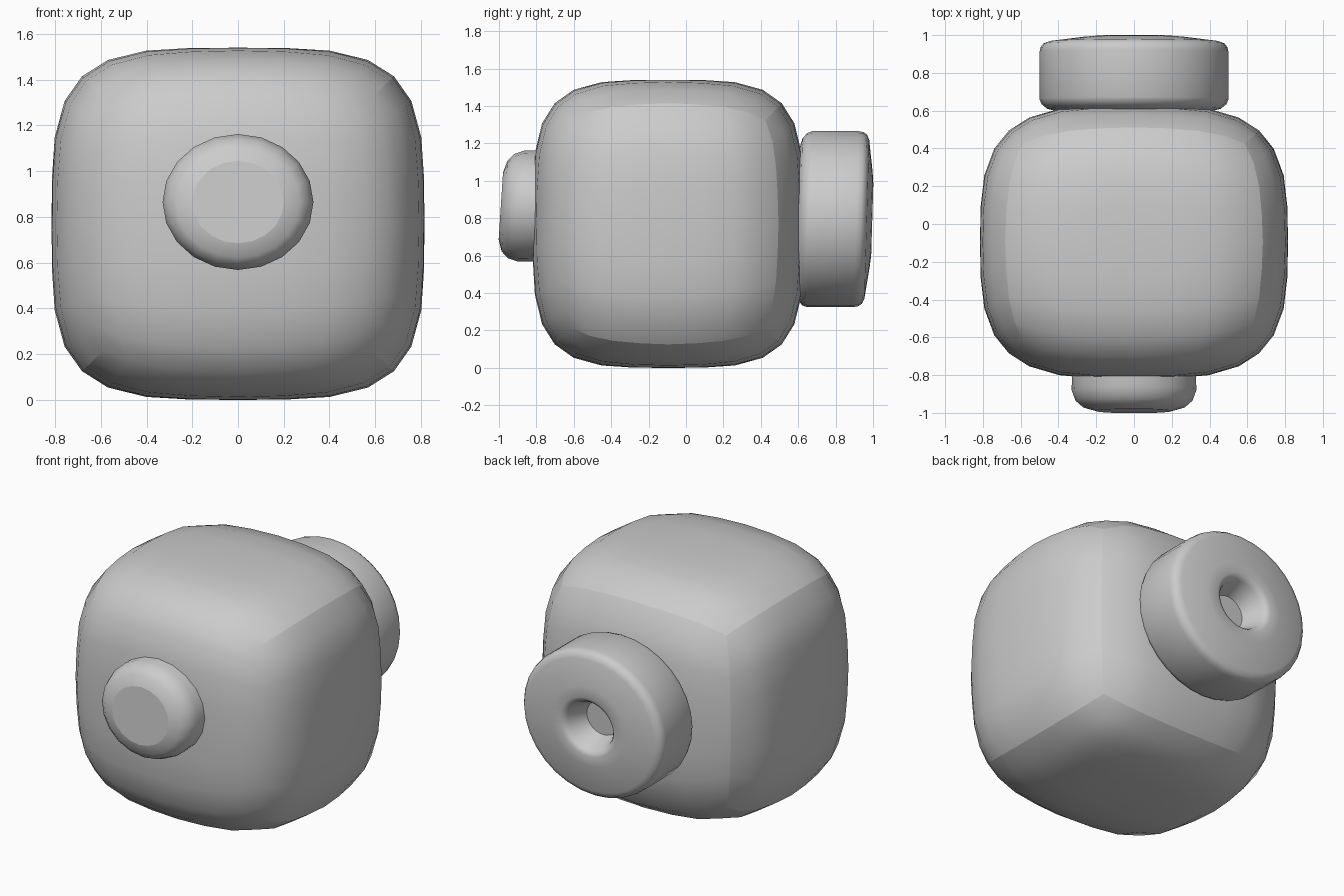
import bpy, bmesh, math
from mathutils import Vector

if "Cube" in bpy.data.objects:
    bpy.data.objects.remove(bpy.data.objects["Cube"])


def finish(name, bm, angle):
    bmesh.ops.recalc_face_normals(bm, faces=bm.faces)
    me = bpy.data.meshes.new(name)
    bm.to_mesh(me)
    bm.free()
    ob = bpy.data.objects.new(name, me)
    bpy.context.collection.objects.link(ob)
    bpy.ops.object.select_all(action='DESELECT')
    ob.select_set(True)
    bpy.context.view_layer.objects.active = ob
    bpy.ops.object.shade_smooth_by_angle(angle=math.radians(angle), keep_sharp_edges=True)
    return ob


def lathe_y(name, profile, sides, cz, z_scale, tilt, angle):
    """Turn a (radius, y) profile about the y axis, squashed in z and tilted."""
    bm = bmesh.new()
    rings = []
    for r, y in profile:
        ring = []
        for i in range(sides):
            a = 2 * math.pi * i / sides
            dz = r * z_scale * math.cos(a)
            ring.append(bm.verts.new((r * math.sin(a), y + tilt * dz, cz + dz)))
        rings.append(ring)
    for a, b in zip(rings, rings[1:]):
        for i in range(sides):
            j = (i + 1) % sides
            bm.faces.new((a[i], a[j], b[j], b[i]))
    for ring in (rings[0], rings[-1]):
        for e in bm.faces.new(ring).edges:
            e.smooth = False
    return finish(name, bm, angle)


# Body: subdivided cube inflated to a rounded box, creased except round the front
bm = bmesh.new()
bmesh.ops.create_cube(bm, size=2)
bmesh.ops.subdivide_edges(bm, edges=bm.edges[:], cuts=7, use_grid_fill=True)
for e in bm.edges:
    a, b = (v.co for v in e.verts)
    on_edge = sum(abs(a[i]) > 0.999 and abs(a[i] - b[i]) < 1e-4 for i in range(3)) == 2
    on_front = a.y < -0.999 and b.y < -0.999
    e.smooth = not on_edge or on_front
half, centre = Vector((0.815, 0.725, 0.77)), Vector((0, -0.095, 0.77))
for v in bm.verts:
    x, y, z = (abs(c) for c in v.co)
    d = ((x ** 3.35 + y ** 3.35) ** (3.9 / 3.35) + z ** 3.9) ** (1 / 3.9)
    d *= 1 + 0.03 * x * y * z
    v.co = Vector([c / d * h for c, h in zip(v.co, half)]) + centre
finish("body", bm, 35)

# Front oval button
lathe_y("front_button",
        [(0.20, -0.99), (0.27, -0.97), (0.31, -0.935), (0.33, -0.88), (0.328, -0.75)],
        20, 0.865, 0.90, 0.065, 35)

# Back round tail with a tapered recess
lathe_y("back_tail",
        [(0.115, 0.84), (0.16, 0.965), (0.175, 0.985), (0.20, 0.996), (0.27, 0.99),
         (0.45, 0.967), (0.48, 0.955), (0.495, 0.935), (0.50, 0.91),
         (0.50, 0.66), (0.49, 0.635), (0.46, 0.61), (0.38, 0.59), (0.30, 0.55)],
        32, 0.795, 0.94, 0.03, 35)
